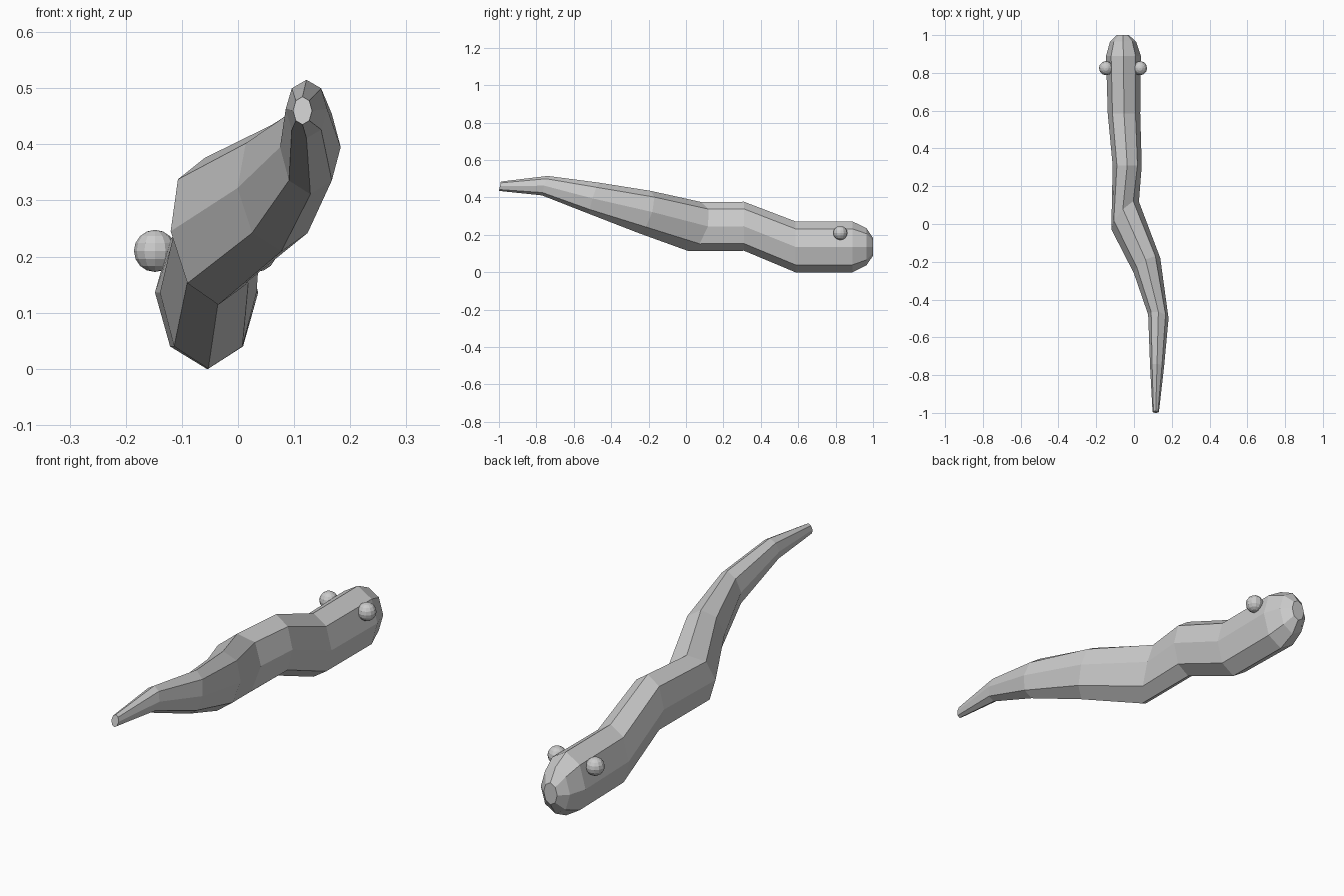
import bpy, bmesh
from math import cos, sin, tau
from mathutils import Vector

if "Cube" in bpy.data.objects:
    bpy.data.objects.remove(bpy.data.objects["Cube"])

SIDES = 8

# Body rings from tail to head: centre, half-width vector, half-height vector
rings = [
    ((0.115, -0.995, 0.460), (0.017, 0.000, 0), (0.000, 0.005, 0.025)),
    ((0.122, -0.755, 0.463), (0.037, -0.003, 0), (0.000, 0.015, 0.052)),
    ((0.129, -0.490, 0.395), (0.054, -0.010, 0), (0.000, 0.025, 0.084)),
    ((0.069, -0.220, 0.322), (0.070, 0.040, 0), (-0.008, 0.032, 0.113)),
    ((-0.047, 0.045, 0.245), (0.073, 0.073, 0), (-0.012, 0.034, 0.131)),
    ((-0.036, 0.310, 0.246), (0.077, 0.000, 0), (0, 0, 0.131)),
    ((-0.053, 0.585, 0.136), (0.086, 0.000, 0), (0, 0, 0.136)),
    ((-0.056, 0.890, 0.136), (0.092, 0.000, 0), (0, 0, 0.136)),
    ((-0.058, 0.965, 0.136), (0.069, 0.000, 0), (0, 0, 0.099)),
    ((-0.059, 1.000, 0.136), (0.032, 0.000, 0), (0, 0, 0.047)),
]


def finish(bm, name):
    mesh = bpy.data.meshes.new(name)
    bm.to_mesh(mesh)
    bm.free()
    obj = bpy.data.objects.new(name, mesh)
    bpy.context.collection.objects.link(obj)
    return obj


# Winding body lofted through the octagonal rings, capped at both ends
bm = bmesh.new()
loops = []
for centre, side, up in rings:
    c, u, w = Vector(centre), Vector(side), Vector(up)
    loops.append([bm.verts.new(c + u * cos(tau * i / SIDES) + w * sin(tau * i / SIDES))
                  for i in range(SIDES)])
for a, b in zip(loops, loops[1:]):
    for i in range(SIDES):
        j = (i + 1) % SIDES
        bm.faces.new((a[i], a[j], b[j], b[i]))
bm.faces.new(loops[0])
bm.faces.new(loops[-1])
bmesh.ops.recalc_face_normals(bm, faces=bm.faces[:])
finish(bm, "body")

# Eyes on both sides of the head
for name, x in (("left_eye", -0.148), ("right_eye", 0.032)):
    bm = bmesh.new()
    bmesh.ops.create_uvsphere(bm, u_segments=12, v_segments=8, radius=0.0375)
    finish(bm, name).location = (x, 0.825, 0.21)
